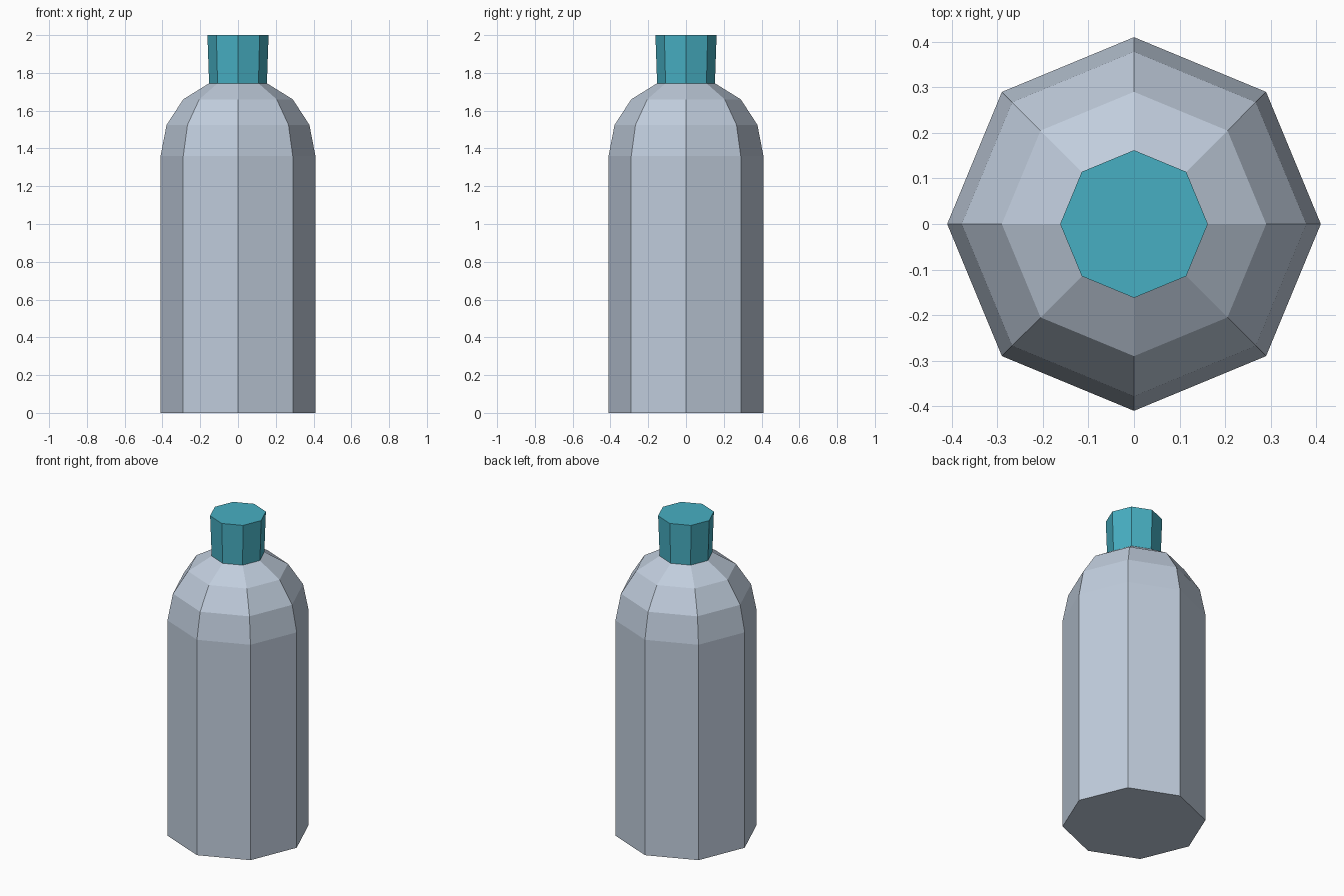
import bpy
import bmesh
from math import cos, sin, pi

cube = bpy.data.objects.get("Cube")
if cube:
    bpy.data.objects.remove(cube, do_unlink=True)

SIDES = 8


def make_material(name, color):
    mat = bpy.data.materials.new(name)
    mat.use_nodes = True
    mat.diffuse_color = (*color, 1)
    mat.node_tree.nodes["Principled BSDF"].inputs["Base Color"].default_value = (*color, 1)
    return mat


def lathe(name, profile, mat):
    """Closed faceted solid from (radius, height) rings, bottom to top."""
    bm = bmesh.new()
    angles = [2 * pi * i / SIDES for i in range(SIDES)]
    rings = [[bm.verts.new((r * cos(a), r * sin(a), z)) for a in angles]
             for r, z in profile]
    for low, high in zip(rings, rings[1:]):
        for i in range(SIDES):
            j = (i + 1) % SIDES
            bm.faces.new((low[i], low[j], high[j], high[i]))
    bm.faces.new(rings[0][::-1])
    bm.faces.new(rings[-1])
    mesh = bpy.data.meshes.new(name)
    bm.to_mesh(mesh)
    bm.free()
    mesh.materials.append(mat)
    obj = bpy.data.objects.new(name, mesh)
    bpy.context.collection.objects.link(obj)
    return obj


grey = make_material("pale blue grey", (0.53, 0.61, 0.72))
teal = make_material("teal", (0.064, 0.43, 0.54))

# Straight body with rounded shoulders
lathe("bottle_body", [(0.41, 0), (0.41, 1.36), (0.378, 1.525),
                      (0.29, 1.66), (0.153, 1.745)], grey)

# Slightly flared cap
lathe("bottle_cap", [(0.153, 1.745), (0.162, 2)], teal)
